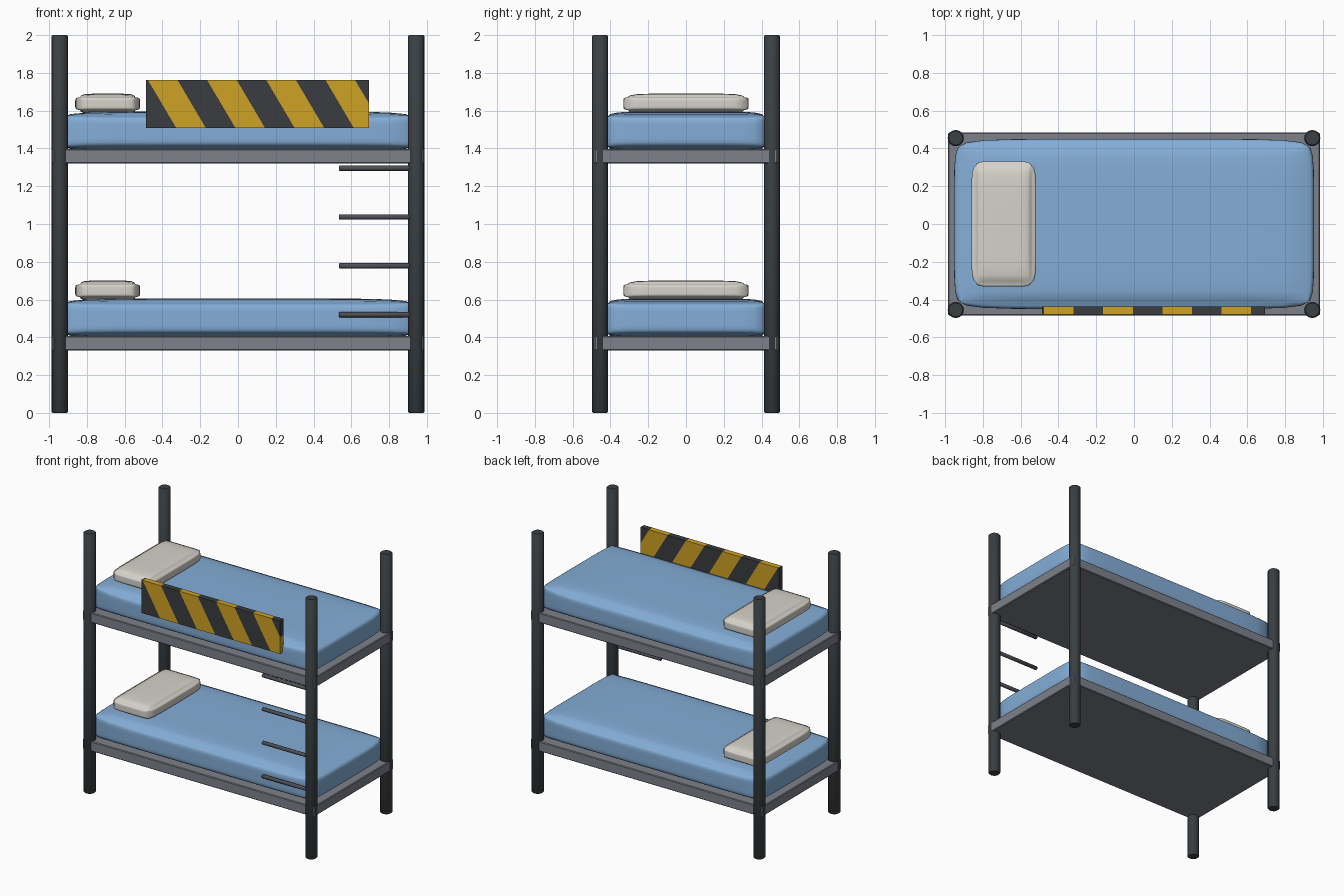
import bpy, bmesh, math
from mathutils import Vector

if "Cube" in bpy.data.objects:
    bpy.data.objects.remove(bpy.data.objects["Cube"])


def material(name, rgb):
    m = bpy.data.materials.new(name)
    m.diffuse_color = (*rgb, 1)
    m.use_nodes = True
    m.node_tree.nodes["Principled BSDF"].inputs["Base Color"].default_value = m.diffuse_color
    return m


POST = material("dark post metal", (0.042, 0.050, 0.056))
FRAME = material("grey frame", (0.21, 0.22, 0.26))
RUNG = material("rung metal", (0.075, 0.080, 0.092))
BLUE = material("blue mattress", (0.23, 0.42, 0.68))
CREAM = material("cream pillow", (0.67, 0.65, 0.59))
YELLOW = material("warning yellow", (0.62, 0.36, 0.018))
BLACK = material("warning dark", (0.042, 0.045, 0.050))


def finish(bm, name, *mats):
    me = bpy.data.meshes.new(name)
    bmesh.ops.recalc_face_normals(bm, faces=bm.faces)
    bm.to_mesh(me)
    bm.free()
    ob = bpy.data.objects.new(name, me)
    bpy.context.collection.objects.link(ob)
    for m in mats:
        me.materials.append(m)
    return ob


def box_mesh(lo, hi):
    bm = bmesh.new()
    bmesh.ops.create_cube(bm, size=1)
    lo, hi = Vector(lo), Vector(hi)
    for v in bm.verts:
        v.co = (lo + hi) / 2 + v.co * (hi - lo)
    return bm


def rod(name, start, end, radius, sides, mat, bevel):
    bm = bmesh.new()
    start, end = Vector(start), Vector(end)
    axis = end - start
    bmesh.ops.create_cone(bm, cap_ends=True, segments=sides, radius1=radius,
                          radius2=radius, depth=axis.length)
    rims = [e for e in bm.edges if abs(e.verts[0].co.z - e.verts[1].co.z) < 1e-5]
    bmesh.ops.bevel(bm, geom=rims, offset=bevel, segments=1, affect='EDGES')
    rot = axis.to_track_quat('Z', 'Y')
    for v in bm.verts:
        v.co = rot @ v.co + (start + end) / 2
    for f in bm.faces:
        f.smooth = len(f.verts) == 4
    return finish(bm, name, mat)


def cushion(name, centre, half, bulge, mat):
    """Box whose six sides swell outward by 'bulge', flat in the middle."""
    bm = bmesh.new()
    bmesh.ops.create_cube(bm, size=2)
    bmesh.ops.subdivide_edges(bm, edges=bm.edges[:], cuts=11, use_grid_fill=True)
    for v in bm.verts:
        u = [math.sin(c * math.pi / 2) for c in v.co]   # crowd rows to the rims
        p = []
        for i in range(3):
            a, b = u[i - 1], u[i - 2]
            swell = math.sqrt(max(0, (1 - a ** 8) * (1 - b ** 8)))
            p.append(centre[i] + u[i] * (half[i] - bulge[i] * (1 - swell)))
        v.co = p
    for f in bm.faces:
        f.smooth = True
    return finish(bm, name, mat)


# Four corner posts
for sx, side in ((-1, "left"), (1, "right")):
    for sy, end in ((-1, "front"), (1, "back")):
        x, y = 0.944 * sx, 0.455 * sy
        rod(f"{end}_{side}_post", (x, y, 0), (x, y, 2), 0.043, 16, POST, 0.006)

# Two bunks: platform, mattress, pillow
for label, z in (("lower", 0.33), ("upper", 1.32)):
    bm = box_mesh((-0.984, -0.484, z), (0.984, 0.484, z + 0.077))
    bmesh.ops.bevel(bm, geom=bm.edges[:], offset=0.005, segments=1, affect='EDGES')
    finish(bm, f"{label}_platform", FRAME)
    cushion(f"{label}_mattress", (0, 0, z + 0.17), (0.953, 0.45, 0.105),
            (0.035, 0.035, 0.025), BLUE)
    cushion(f"{label}_pillow", (-0.69, 0, z + 0.317), (0.172, 0.332, 0.053),
            (0.025, 0.022, 0.02), CREAM)

# Ladder rungs reaching from the front right post
for i in range(4):
    z = 0.52 + 0.2585 * i
    rod(f"ladder_rung_{i + 1}", (0.535, -0.465, z), (0.94, -0.465, z),
        0.014, 10, RUNG, 0.003)

# Striped guard board: slanted cuts, then colour alternate bands
X0, PITCH, TOP, BOTTOM = -0.32, 0.1567, 1.762, 1.508
SLANT = 0.15 / (TOP - BOTTOM)
bm = box_mesh((-0.487, -0.48, BOTTOM), (0.694, -0.437, TOP))
for k in range(-2, 8):
    bmesh.ops.bisect_plane(bm, geom=bm.verts[:] + bm.edges[:] + bm.faces[:],
                           plane_co=(X0 + PITCH * k, 0, TOP), plane_no=(1, 0, SLANT))
for f in bm.faces:
    c = f.calc_center_median()
    f.material_index = math.floor((c.x - (TOP - c.z) * SLANT - X0) / PITCH + 1) % 2
finish(bm, "guard_board", YELLOW, BLACK)
